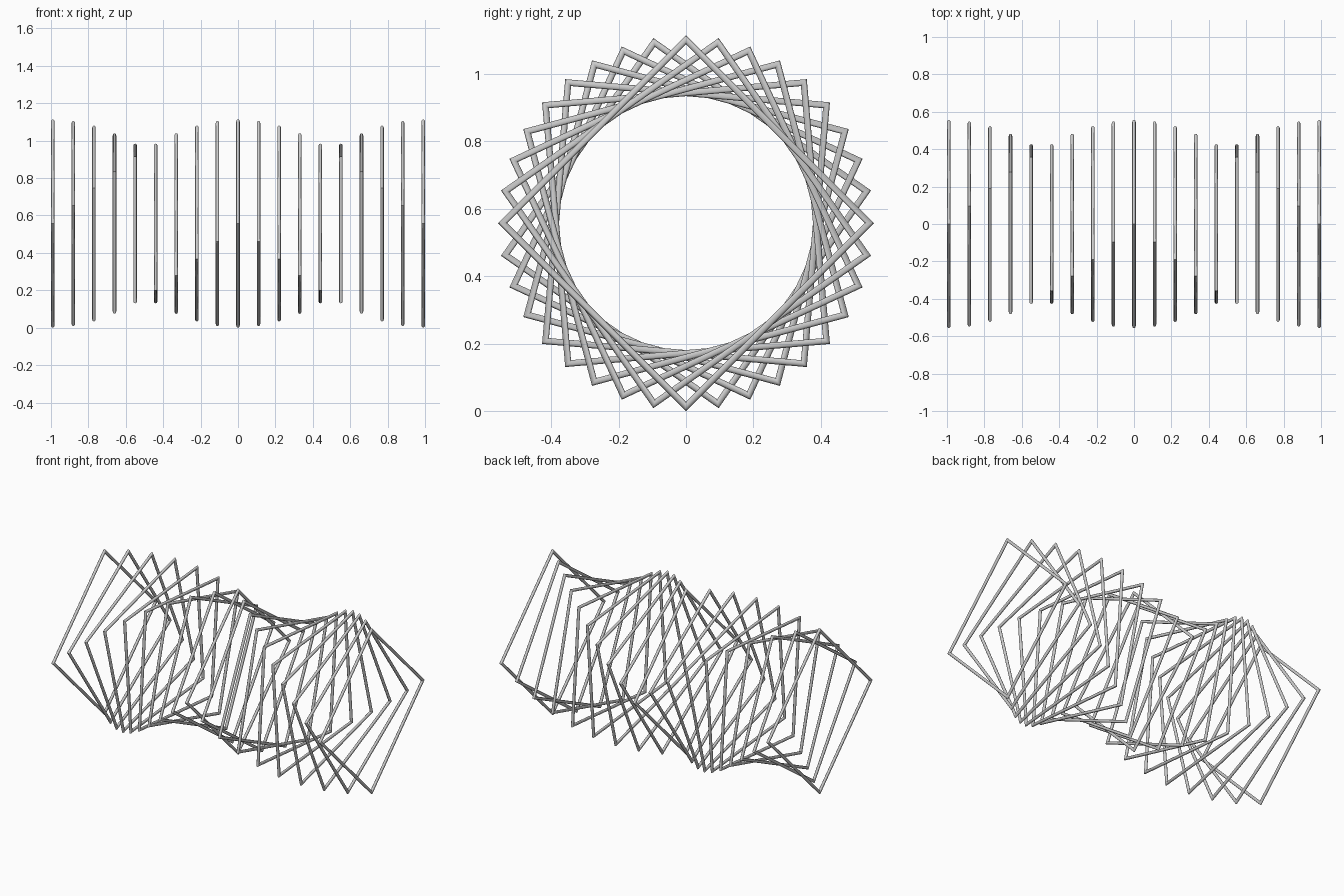
import bpy, bmesh
from math import sin, cos, pi, radians, sqrt

if "Cube" in bpy.data.objects:
    bpy.data.objects.remove(bpy.data.objects["Cube"])

R, TUBE, SIDES = 0.5437, 0.0095, 12      # corner radius, tube radius, tube sides
CENTRE_Z = R + TUBE * sqrt(2)
COUNT = 9                                # frames on each side of the middle one
STEP = (1 - TUBE) / COUNT


def square_frame(name, x, angle):
    """Round-tube square with mitred corners, in the plane across x."""
    bm = bmesh.new()
    rings = []
    for k in range(4):
        a = angle + k * pi / 2
        ring = []
        for s in range(SIDES):
            t = 2 * pi * s / SIDES
            rad = R + TUBE * sqrt(2) * cos(t)
            ring.append(bm.verts.new((x + TUBE * sin(t), -rad * sin(a),
                                      CENTRE_Z + rad * cos(a))))
        rings.append(ring)
    for k in range(4):
        p, q = rings[k], rings[(k + 1) % 4]
        for s in range(SIDES):
            n = (s + 1) % SIDES
            bm.faces.new((p[s], p[n], q[n], q[s]))
    bmesh.ops.recalc_face_normals(bm, faces=bm.faces)
    mesh = bpy.data.meshes.new(name)
    bm.to_mesh(mesh)
    bm.free()
    obj = bpy.data.objects.new(name, mesh)
    bpy.context.collection.objects.link(obj)
    obj.select_set(True)
    bpy.context.view_layer.objects.active = obj


# row of frames, turning 10 degrees per step away from the middle, mirrored in x
for i in range(-COUNT, COUNT + 1):
    square_frame(f"square_frame_{i + COUNT + 1:02d}", i * STEP, radians(10 * abs(i)))

bpy.ops.object.shade_smooth_by_angle(angle=radians(40))
